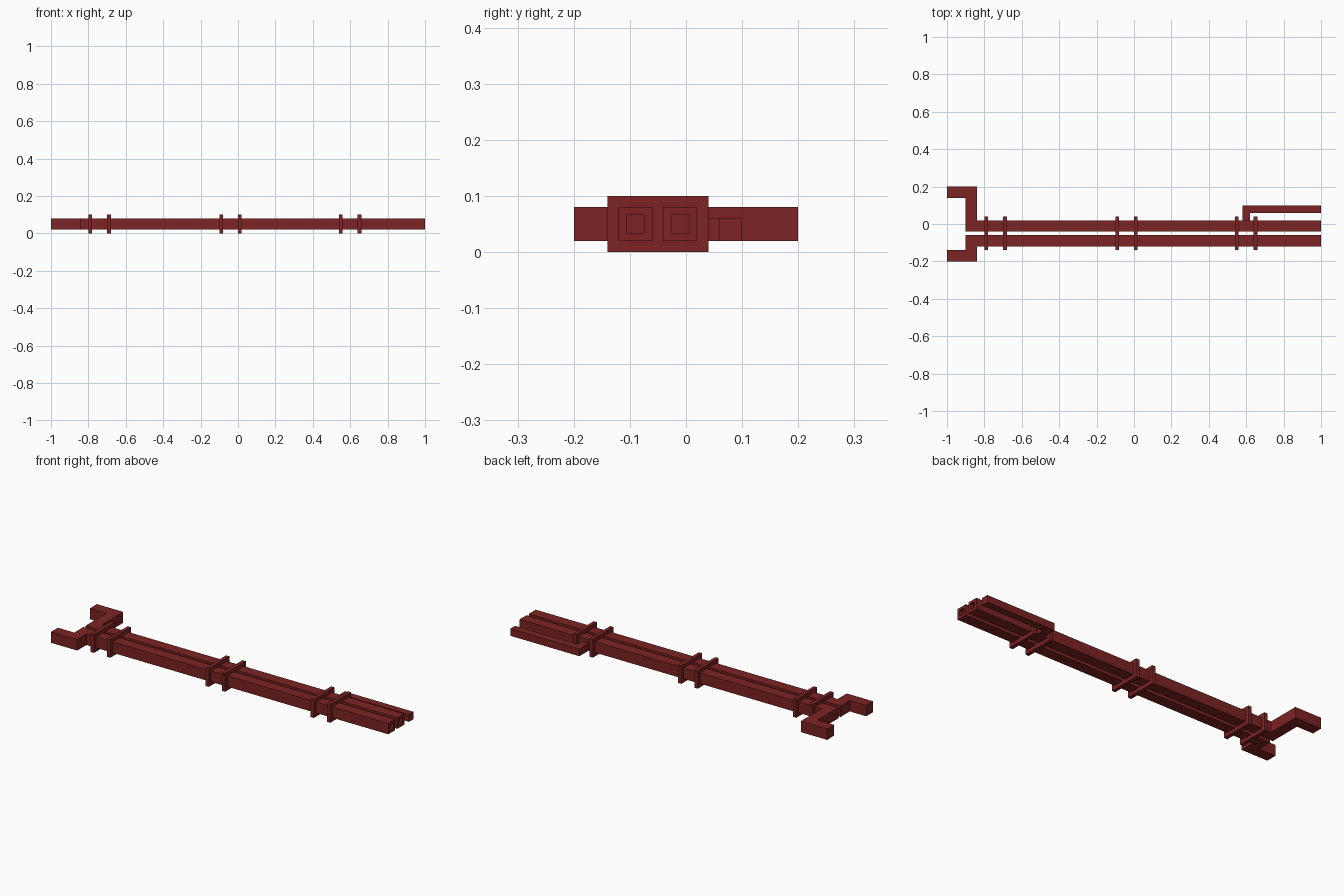
import bpy, bmesh

if "Cube" in bpy.data.objects:
    bpy.data.objects.remove(bpy.data.objects["Cube"])

red = bpy.data.materials.new("dark_red")
red.diffuse_color = (0.205, 0.0168, 0.0168, 1)
red.use_nodes = True
red.node_tree.nodes["Principled BSDF"].inputs["Base Color"].default_value = red.diffuse_color


def prism(name, outline, z0, z1, bore=False):
    """Extrude a flat outline upward; optionally sink a square bore in the +x end."""
    bm = bmesh.new()
    base = bm.faces.new([bm.verts.new((x, y, z0)) for x, y in outline])
    top = bmesh.ops.extrude_face_region(bm, geom=[base], use_keep_orig=True)["geom"]
    for v in top:
        if isinstance(v, bmesh.types.BMVert):
            v.co.z = z1
    bmesh.ops.recalc_face_normals(bm, faces=bm.faces[:])
    if bore:
        end = [f for f in bm.faces if f.calc_center_median().x > 0.999]
        bmesh.ops.inset_individual(bm, faces=end, thickness=0.02)
        bmesh.ops.inset_individual(bm, faces=end, thickness=0, depth=-0.02)
    mesh = bpy.data.meshes.new(name)
    bm.to_mesh(mesh)
    bm.free()
    mesh.materials.append(red)
    obj = bpy.data.objects.new(name, mesh)
    bpy.context.collection.objects.link(obj)
    return obj


def rect(x0, x1, y0, y1):
    return [(x0, y0), (x1, y0), (x1, y1), (x0, y1)]


# two main pipes, each bent outward at the left end
prism("back_pipe", [(1, -0.04), (1, 0.02), (-0.84, 0.02), (-0.84, 0.20),
                    (-1, 0.20), (-1, 0.14), (-0.90, 0.14), (-0.90, -0.04)],
      0.02, 0.08, bore=True)
prism("front_pipe", [(1, -0.12), (1, -0.06), (-0.90, -0.06), (-0.90, -0.14),
                     (-1, -0.14), (-1, -0.20), (-0.84, -0.20), (-0.84, -0.12)],
      0.02, 0.08, bore=True)

# thin side pipe branching off the back pipe
prism("branch_pipe", [(0.58, 0.02), (0.62, 0.02), (0.62, 0.06),
                      (1, 0.06), (1, 0.10), (0.58, 0.10)], 0.02, 0.06)

# pairs of clamp plates around both pipes
for i, x in enumerate((-0.80, -0.70, -0.10, 0.0, 0.54, 0.64)):
    prism(f"clamp_{i + 1}", rect(x, x + 0.02, -0.14, 0.04), 0, 0.10)
